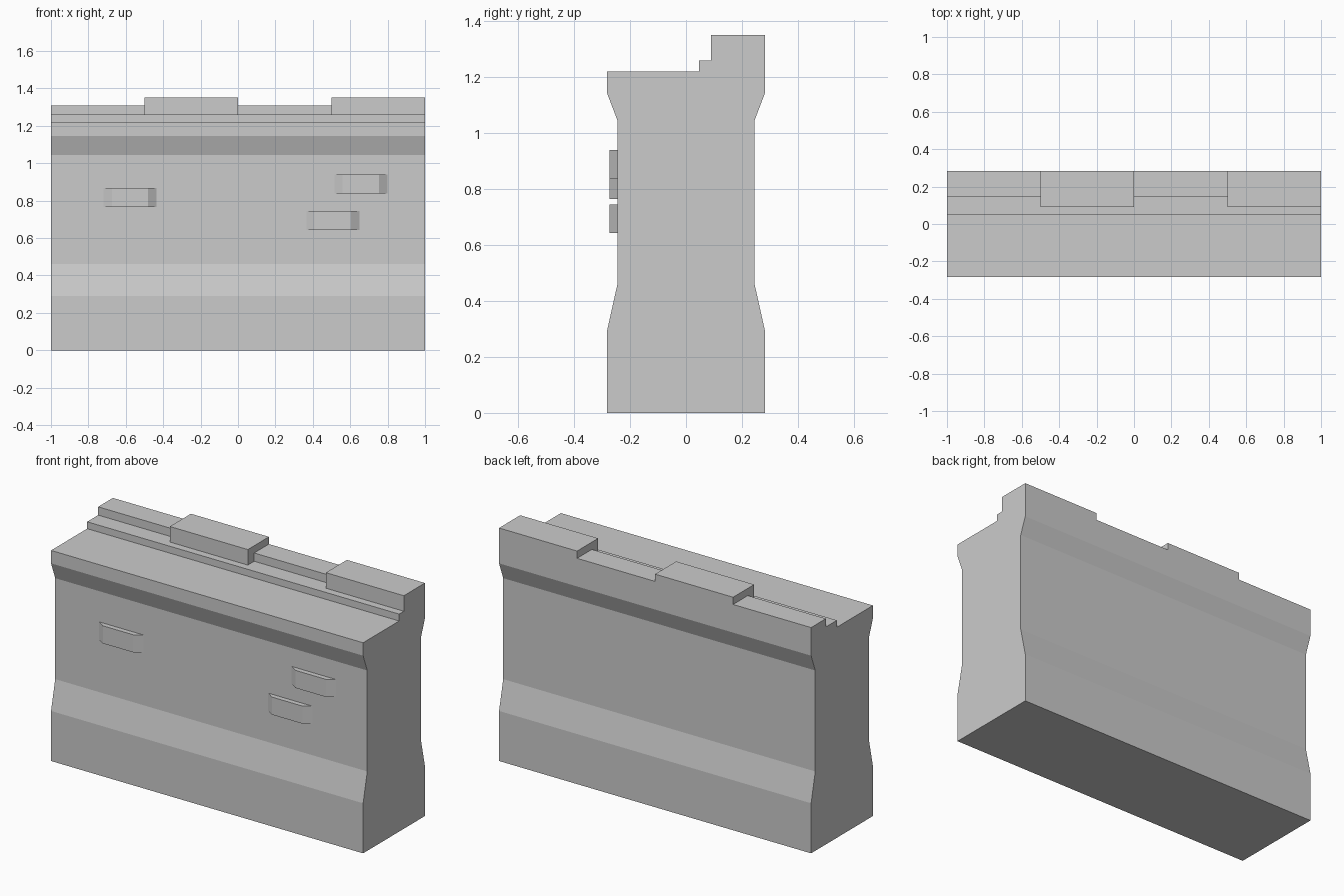
import bpy
import bmesh
from mathutils import Vector

cube = bpy.data.objects.get("Cube")
if cube:
    bpy.data.objects.remove(cube, do_unlink=True)

stone = bpy.data.materials.new("stone_grey")
stone.use_nodes = True
GREY = (0.6, 0.6, 0.6, 1)
stone.diffuse_color = GREY
stone.node_tree.nodes["Principled BSDF"].inputs["Base Color"].default_value = GREY


def prism(name, outline, sweep):
    """Extrude a closed outline of 3D points along the sweep vector."""
    bm = bmesh.new()
    face = bm.faces.new([bm.verts.new(p) for p in outline])
    ext = bmesh.ops.extrude_face_region(bm, geom=[face])
    moved = [v for v in ext["geom"] if isinstance(v, bmesh.types.BMVert)]
    bmesh.ops.translate(bm, verts=moved, vec=Vector(sweep))
    bmesh.ops.recalc_face_normals(bm, faces=bm.faces)
    mesh = bpy.data.meshes.new(name)
    bm.to_mesh(mesh)
    bm.free()
    mesh.materials.append(stone)
    obj = bpy.data.objects.new(name, mesh)
    bpy.context.collection.objects.link(obj)
    return obj


DEPTH, WAIST = 0.283, 0.245
SECTION = 0.5

# Flared side, from the ground up, shared by front and back
flare = [(DEPTH, 0), (DEPTH, 0.29), (WAIST, 0.46), (WAIST, 1.045), (DEPTH, 1.145)]
front = [(-y, z) for y, z in flare]

# Walkway and parapet steps; the parapet alternates between low and high
walkway = [(-DEPTH, 1.22), (0.047, 1.22), (0.047, 1.26)]
low_top = [(0.148, 1.26), (0.148, 1.308), (DEPTH, 1.308)]
high_top = [(0.09, 1.26), (0.09, 1.35), (DEPTH, 1.35)]

# Wall sections side by side
for i in range(4):
    kind, parapet = ("high", high_top) if i % 2 else ("low", low_top)
    profile = front + walkway + parapet + flare[::-1]
    x = -1 + i * SECTION
    prism(f"wall_section_{kind}_{i + 1}", [(x, y, z) for y, z in profile], (SECTION, 0, 0))

# Raised bricks with slanted ends on the front
LENGTH, SLANT, FACE = 0.285, 0.045, -0.274
for i, (x, z) in enumerate([(-0.72, 0.765), (0.515, 0.837), (0.365, 0.642)]):
    outline = [(x, -WAIST, z), (x + SLANT, FACE, z),
               (x + LENGTH - SLANT, FACE, z), (x + LENGTH, -WAIST, z)]
    prism(f"raised_brick_{i + 1}", outline, (0, 0, 0.102))
